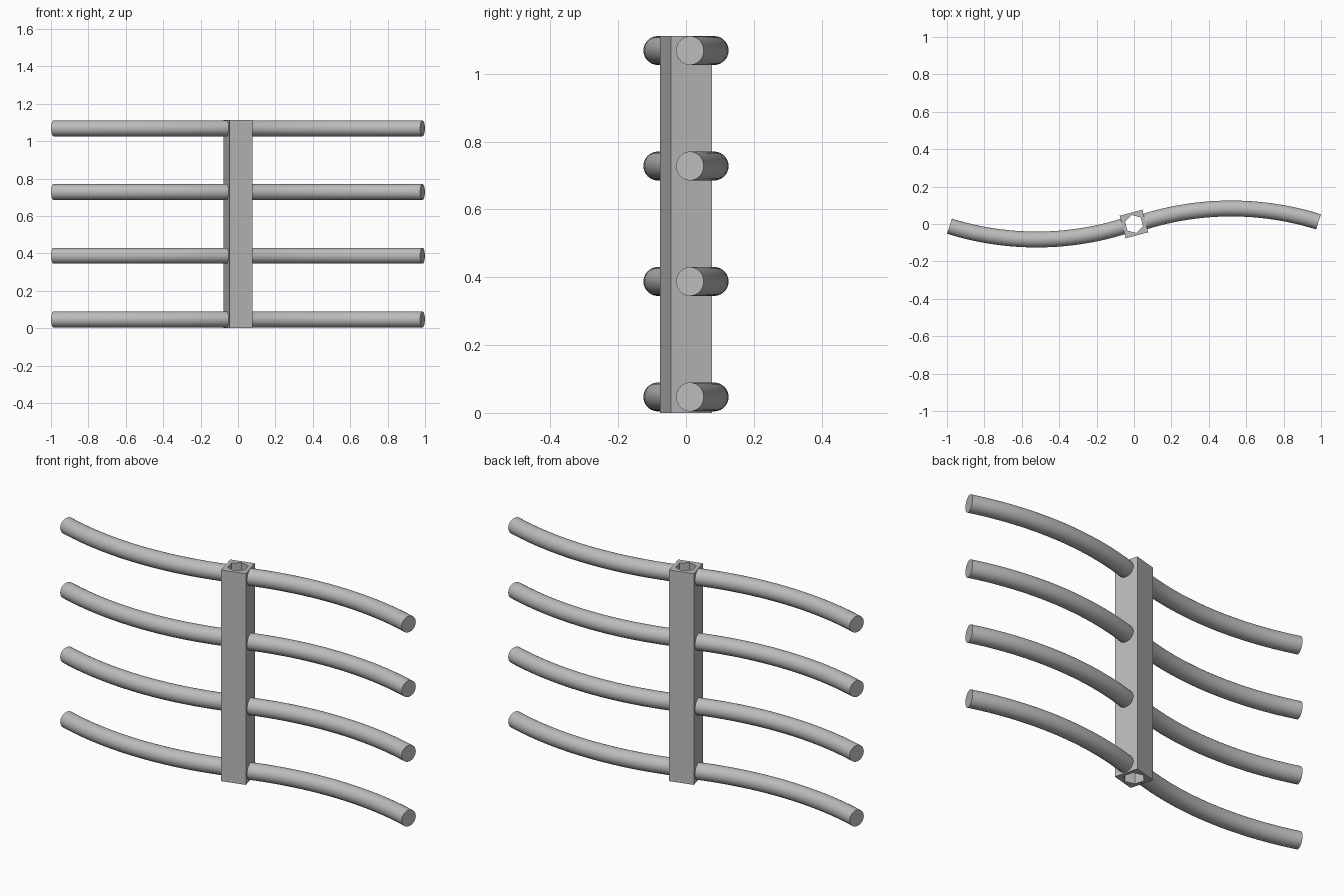
import bpy, bmesh, math
from mathutils import Matrix, Vector

if "Cube" in bpy.data.objects:
    bpy.data.objects.remove(bpy.data.objects["Cube"], do_unlink=True)

grey = bpy.data.materials.new("plain grey")
grey.use_nodes = True
colour = (0.5, 0.5, 0.5, 1)
grey.diffuse_color = colour
grey.node_tree.nodes["Principled BSDF"].inputs["Base Color"].default_value = colour

POST_HEIGHT = 1.112
ROD_RADIUS = 0.0425
ARC_RADIUS = 1.56
ARC_HALF = math.radians(17.4)
PEAK = Vector((0.52, 0.083, 0))


def make_object(name, bm):
    bmesh.ops.recalc_face_normals(bm, faces=bm.faces)
    mesh = bpy.data.meshes.new(name)
    bm.to_mesh(mesh)
    bm.free()
    mesh.materials.append(grey)
    obj = bpy.data.objects.new(name, mesh)
    bpy.context.collection.objects.link(obj)
    return obj


def ring(bm, sides, radius, degrees):
    """Closed polygon of edges on the ground plane."""
    verts = []
    for i in range(sides):
        a = math.radians(degrees) + math.tau * i / sides
        verts.append(bm.verts.new((radius * math.cos(a), radius * math.sin(a), 0)))
    return [bm.edges.new((verts[i - 1], verts[i])) for i in range(sides)]


# Square post turned on its axis, with a hexagonal bore
bm = bmesh.new()
edges = ring(bm, 4, 0.0625 * math.sqrt(2), 60) + ring(bm, 6, 0.05, 45)
bmesh.ops.triangle_fill(bm, edges=edges, use_beauty=True, normal=(0, 0, 1))
top = bmesh.ops.extrude_face_region(bm, geom=bm.faces[:], use_keep_orig=True)
bmesh.ops.translate(bm, vec=(0, 0, POST_HEIGHT),
                    verts=[g for g in top["geom"] if isinstance(g, bmesh.types.BMVert)])
make_object("post", bm)


# Curved rod: a disc spun along a shallow arc, then capped
def make_rod(name, z, turn):
    bm = bmesh.new()
    centre = PEAK - Vector((0, ARC_RADIUS, 0))
    place = (Matrix.Translation(centre) @ Matrix.Rotation(ARC_HALF, 4, 'Z')
             @ Matrix.Translation((0, ARC_RADIUS, 0))
             @ Matrix.Rotation(math.pi / 2, 4, 'Y'))
    bmesh.ops.create_circle(bm, segments=40, radius=ROD_RADIUS, matrix=place)
    start = bm.edges[:]
    end = bmesh.ops.spin(bm, geom=start, cent=centre, axis=(0, 0, 1),
                         angle=-2 * ARC_HALF, steps=24)["geom_last"]
    bmesh.ops.edgeloop_fill(bm, edges=start)
    bmesh.ops.edgeloop_fill(bm, edges=[g for g in end if isinstance(g, bmesh.types.BMEdge)])
    bm.transform(Matrix.Translation((0, 0, z)) @ Matrix.Rotation(turn, 4, 'Z'))
    rod = make_object(name, bm)
    bpy.ops.object.select_all(action='DESELECT')
    rod.select_set(True)
    bpy.context.view_layer.objects.active = rod
    bpy.ops.object.shade_smooth_by_angle(angle=math.radians(40))


# Four levels, one rod each way
for level in range(4):
    z = 0.047 + 0.3405 * level
    make_rod(f"left_rod_{level + 1}", z, 0)
    make_rod(f"right_rod_{level + 1}", z, math.pi)
